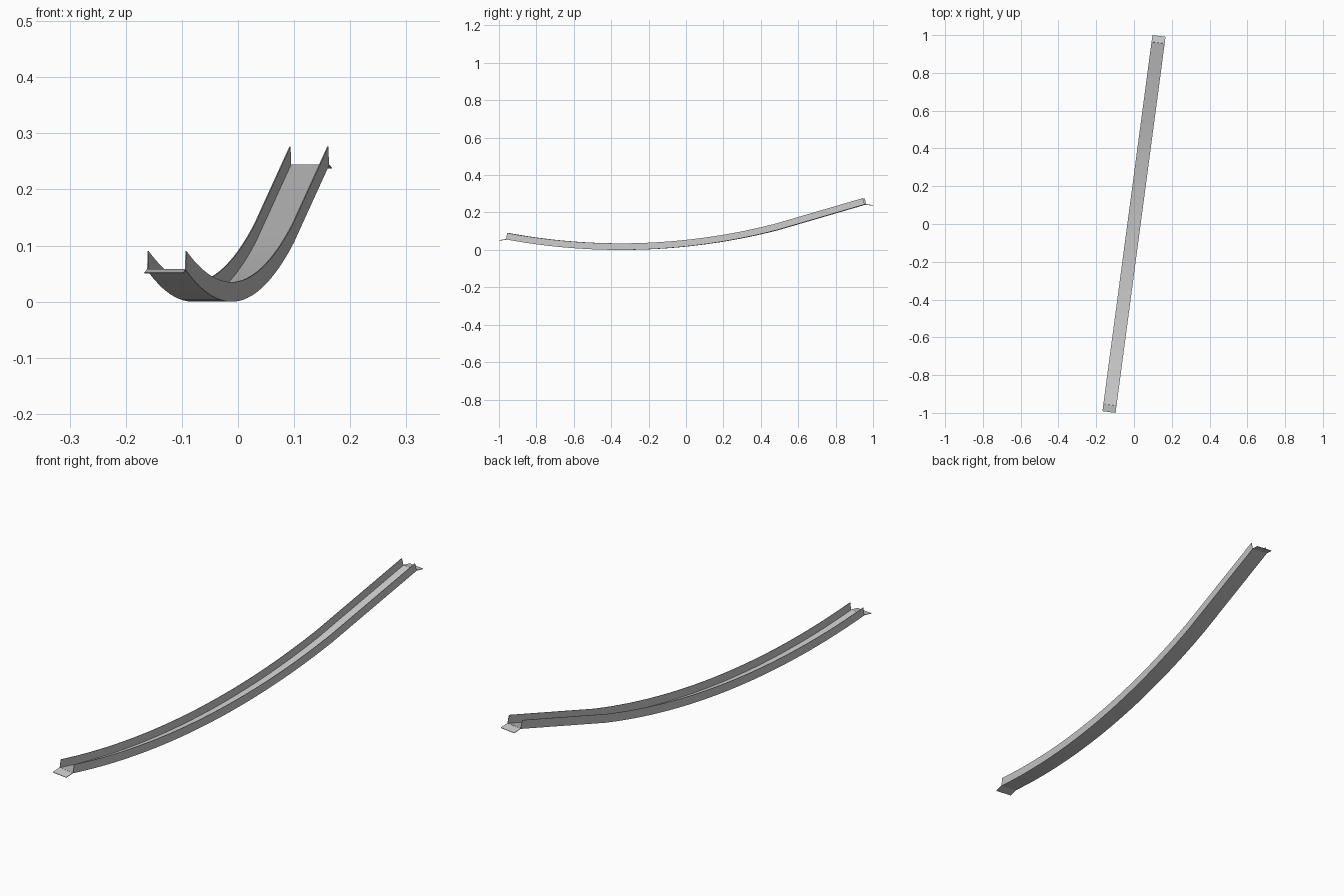
import bpy, bmesh, math
from mathutils import Matrix

if "Cube" in bpy.data.objects:
    bpy.data.objects.remove(bpy.data.objects["Cube"])

HALF_W, WALL, T = 0.035, 0.035, 0.002
YAW = Matrix.Rotation(-math.atan(0.133), 4, 'Z')

# side path: (distance along run, floor underside height), arc then straight ramp
R, LOW, S0, S1 = 3.42, -0.35, -0.966, 0.49
N = 28
path = []
for i in range(N + 1):
    s = S0 + (S1 - S0) * i / N
    path.append((s, R - math.sqrt(R * R - (s - LOW) ** 2)))
path.append((0.968, 0.243))


def sweep(name, section, pts):
    """Sweep a closed section (across, up) along a side path."""
    bm = bmesh.new()
    rings = []
    for i, (s, z) in enumerate(pts):
        a, b = pts[max(i - 1, 0)], pts[min(i + 1, len(pts) - 1)]
        ang = math.atan2(b[1] - a[1], b[0] - a[0])
        rings.append([bm.verts.new((u, s - v * math.sin(ang), z + v * math.cos(ang)))
                      for u, v in section])
    n = len(section)
    for r0, r1 in zip(rings, rings[1:]):
        for j in range(n):
            k = (j + 1) % n
            bm.faces.new((r0[j], r0[k], r1[k], r1[j]))
    bm.faces.new(rings[0])
    bm.faces.new(rings[-1])
    bmesh.ops.recalc_face_normals(bm, faces=bm.faces)
    bm.transform(YAW)
    me = bpy.data.meshes.new(name)
    bm.to_mesh(me)
    bm.free()
    ob = bpy.data.objects.new(name, me)
    bpy.context.collection.objects.link(ob)
    bpy.context.view_layer.objects.active = ob
    ob.select_set(True)
    bpy.ops.object.shade_smooth_by_angle(angle=math.radians(25))
    ob.select_set(False)
    return ob


# U-shaped channel
w, i = HALF_W, HALF_W - T
sweep("channel", [(-w, 0), (w, 0), (w, WALL), (i, WALL), (i, T),
                  (-i, T), (-i, WALL), (-w, WALL)], path)

# bent lips at both ends
plate = [(-w, 0), (w, 0), (w, T), (-w, T)]
(sa, za), (sb, zb) = path[0], path[-1]
sweep("front_lip", plate, [(-1.004, za - 0.006), (sa, za)])
sweep("back_lip", plate, [(sb, zb), (1.004, zb - 0.006)])
